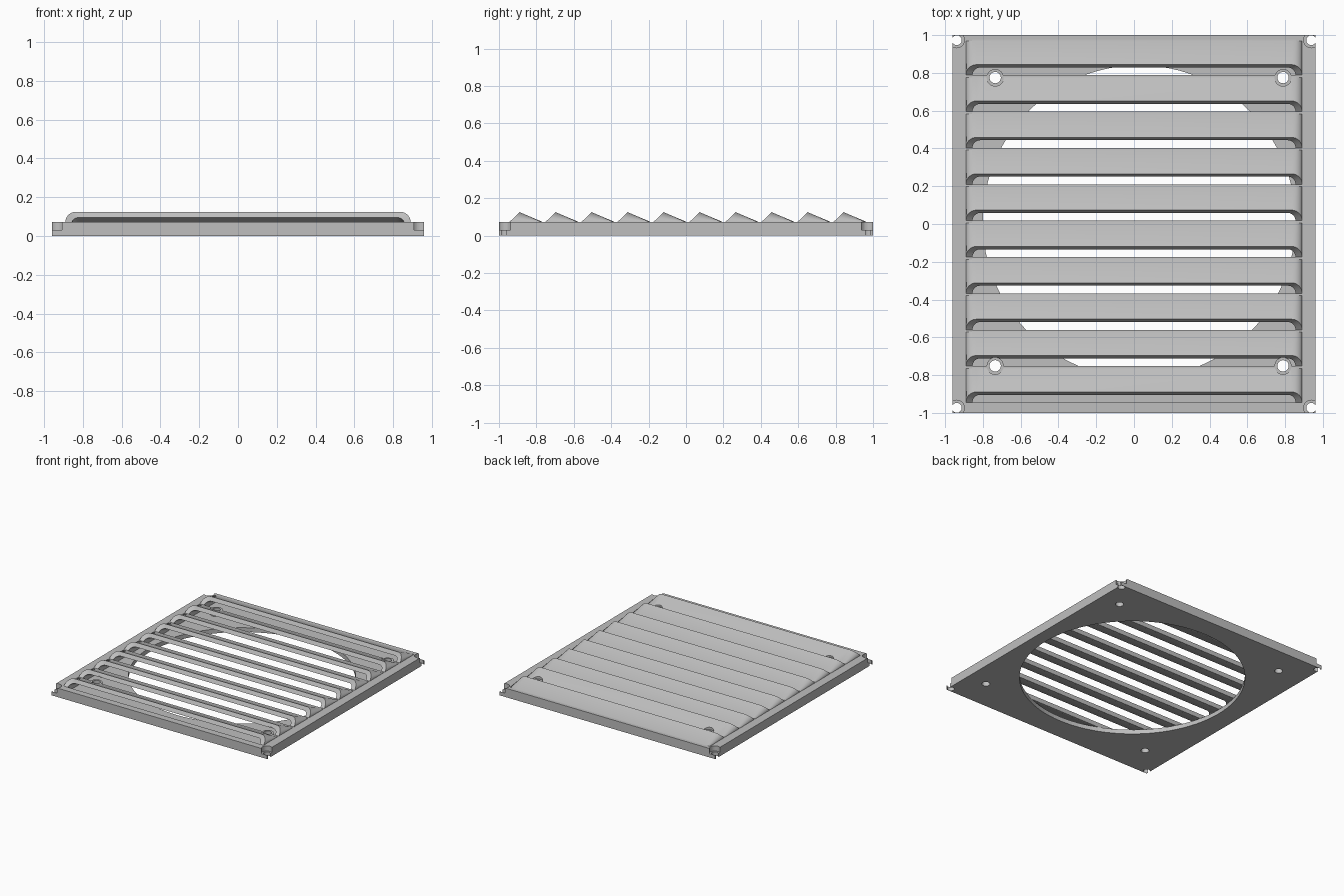
import bpy, bmesh, math

if "Cube" in bpy.data.objects:
    bpy.data.objects.remove(bpy.data.objects["Cube"])

GREY = (0.52, 0.52, 0.52, 1)
mat = bpy.data.materials.new("light_grey")
mat.use_nodes = True
mat.diffuse_color = GREY
mat.node_tree.nodes["Principled BSDF"].inputs["Base Color"].default_value = GREY

HALF_X, HALF_Y = 0.96, 1.0
FLOOR, TOP, RISE = 0.035, 0.072, 0.053
PITCH, FIRST, COUNT = 0.1925, -0.945, 10
CX, CY = 0.027, 0.012
SCREWS = [(CX + sx * 0.762, CY + sy * 0.763) for sx in (-1, 1) for sy in (-1, 1)]
CORNERS = [(sx * 0.938, sy * 0.973) for sx in (-1, 1) for sy in (-1, 1)]


def finish(name, bm):
    bmesh.ops.recalc_face_normals(bm, faces=bm.faces)
    mesh = bpy.data.meshes.new(name)
    bm.to_mesh(mesh)
    bm.free()
    ob = bpy.data.objects.new(name, mesh)
    bpy.context.collection.objects.link(ob)
    mesh.materials.append(mat)
    return ob


def box(name, x0, x1, y0, y1, z0, z1):
    bm = bmesh.new()
    bmesh.ops.create_cube(bm, size=1)
    for v in bm.verts:
        v.co.x = x1 if v.co.x > 0 else x0
        v.co.y = y1 if v.co.y > 0 else y0
        v.co.z = z1 if v.co.z > 0 else z0
    return finish(name, bm)


def cylinders(name, spots, r, z0, z1, sides=32):
    bm = bmesh.new()
    for x, y in spots:
        made = bmesh.ops.create_cone(bm, cap_ends=True, segments=sides,
                                     radius1=r, radius2=r, depth=z1 - z0)
        bmesh.ops.translate(bm, verts=made["verts"], vec=(x, y, (z0 + z1) / 2))
    return finish(name, bm)


def cut(target, *cutters):
    for c in cutters:
        c.hide_render = True
        c.hide_set(True)
        m = target.modifiers.new("cut", 'BOOLEAN')
        m.object, m.operation, m.solver = c, 'DIFFERENCE', 'EXACT'


def smooth(ob):
    bpy.ops.object.select_all(action='DESELECT')
    ob.select_set(True)
    bpy.context.view_layer.objects.active = ob
    bpy.ops.object.shade_smooth_by_angle(angle=math.radians(25))


def louver(name, f):
    """Sheet lofted across x: raised open front, sloping down to the back."""
    steps = 8
    arc = [i / steps * math.pi / 2 for i in range(steps + 1)]
    path = [(-1, t) for t in arc] + [(1, t) for t in reversed(arc)]
    bm = bmesh.new()
    rings = []
    for side, t in path:
        c, s = math.cos(t), math.sin(t)
        xo, xi = side * (0.835 + 0.055 * c), side * (0.815 + 0.04 * c)
        back = f + PITCH
        ring = [(xo, f + 0.056 * s, TOP + RISE * s),
                (xo, back - 0.012, TOP), (xo, back, TOP),
                (xi, back, FLOOR), (xi, back - 0.012, FLOOR),
                (xi, f + 0.041 * s, TOP + 0.024 * s)]
        rings.append([bm.verts.new(p) for p in ring])
    for a, b in zip(rings, rings[1:]):
        for k in range(len(a)):
            n = (k + 1) % len(a)
            bm.faces.new((a[k], a[n], b[n], b[k]))
    bm.faces.new(rings[0])
    bm.faces.new(rings[-1])
    return finish(name, bm)


# Plate: round duct opening below, rectangular pocket above
plate = box("base_plate", -HALF_X, HALF_X, -HALF_Y, HALF_Y, 0, TOP)
cut(plate,
    box("pocket_cutter", -0.857, 0.857, FIRST, FIRST + COUNT * PITCH, FLOOR, 0.2),
    cylinders("duct_cutter", [(CX, CY)], 0.828, -0.1, 0.2, 96),
    cylinders("screw_cutter", SCREWS, 0.03, -0.1, 0.2),
    cylinders("corner_cutter", CORNERS, 0.026, -0.1, 0.2),
    cylinders("corner_recess_cutter", CORNERS, 0.04, 0.03, 0.2))

# Louvers, with clearance for the screw bosses
clearance = cylinders("boss_clearance_cutter", SCREWS, 0.045, -0.1, 0.3)
for i in range(COUNT):
    slat = louver(f"louver_{i + 1}", FIRST + i * PITCH)
    if i in (0, 1, COUNT - 2, COUNT - 1):
        cut(slat, clearance)
    smooth(slat)

# Screw bosses
bosses = cylinders("screw_bosses", SCREWS, 0.045, FLOOR - 0.005, TOP)
cut(bosses, bpy.data.objects["screw_cutter"])
